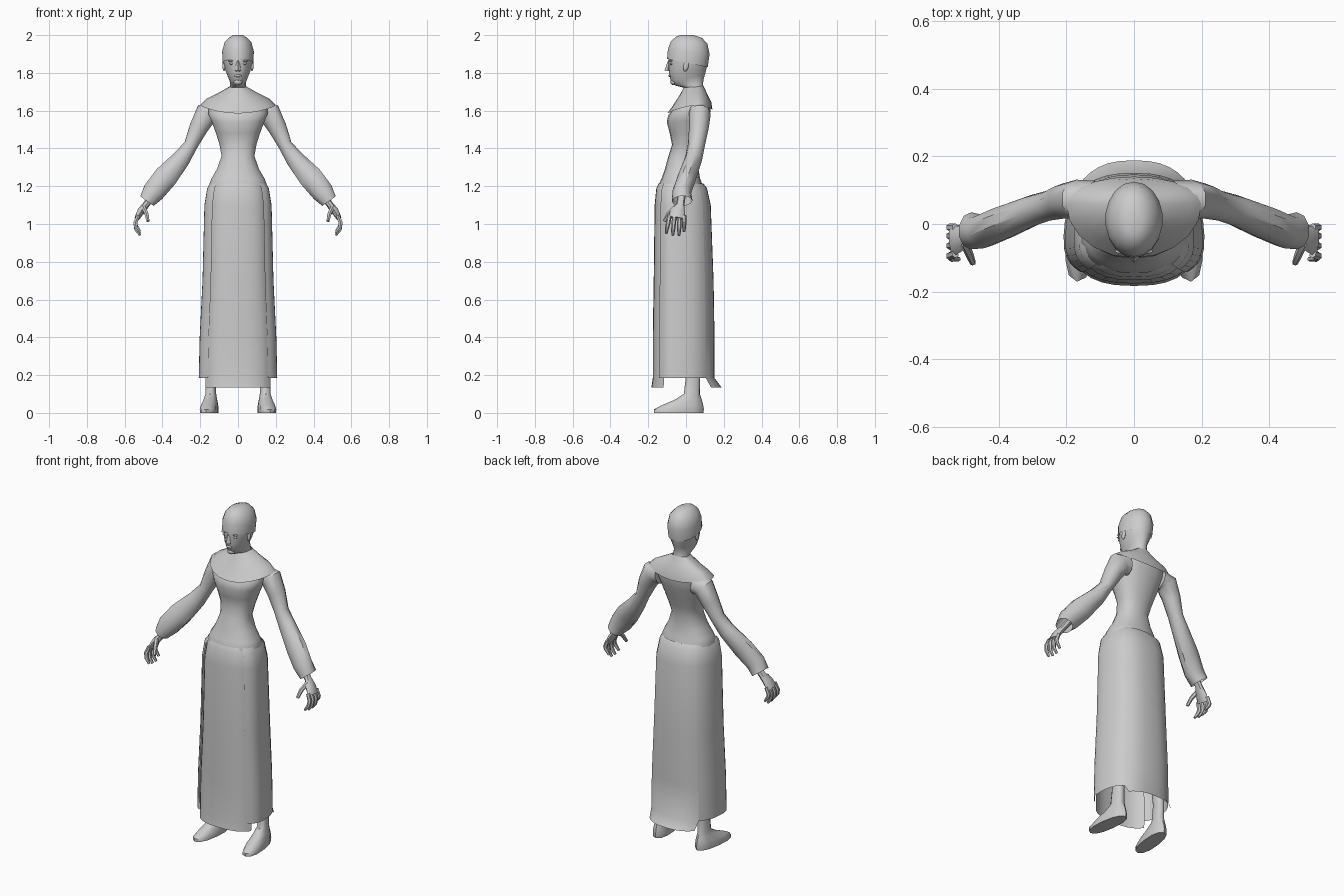
import bpy, bmesh
from math import sin, cos, pi, radians
from mathutils import Vector, Matrix

if "Cube" in bpy.data.objects:
    bpy.data.objects.remove(bpy.data.objects["Cube"])


def finish(name, bm, mirror=False, angle=40):
    bmesh.ops.recalc_face_normals(bm, faces=bm.faces)
    me = bpy.data.meshes.new(name)
    bm.to_mesh(me)
    bm.free()
    ob = bpy.data.objects.new(name, me)
    bpy.context.collection.objects.link(ob)
    if mirror:
        ob.modifiers.new("mirror", 'MIRROR').use_mirror_merge = False
    bpy.ops.object.select_all(action='DESELECT')
    ob.select_set(True)
    bpy.context.view_layer.objects.active = ob
    bpy.ops.object.shade_smooth_by_angle(angle=radians(angle))
    return ob


def skin(bm, rows, closed=True, caps=(False, False)):
    rows = [[bm.verts.new(p) for p in r] for r in rows]
    n = len(rows[0])
    for a, b in zip(rows, rows[1:]):
        for i in range(n if closed else n - 1):
            j = (i + 1) % n
            bm.faces.new((a[i], a[j], b[j], b[i]))
    if caps[0]:
        bm.faces.new(rows[0])
    if caps[1]:
        bm.faces.new(rows[-1])


def loft(name, rings, seg=18, arc=None, yc=None, p=2.0, caps=(False, False),
         place=None, mirror=False):
    """Stack egg-shaped rings: (z front, z back, y front, y back, half width[, side lift])."""
    closed = arc is None
    a0, a1 = (0, 360) if closed else arc
    rows = []
    for zf, zb, yf, yb, rx, *lift in rings:
        mid = (yf + yb) / 2 if yc is None else yc
        row = []
        for i in range(seg if closed else seg + 1):
            t = radians(a0 + (a1 - a0) * i / seg)
            s, c = sin(t), cos(t)
            x = rx * abs(s) ** (2 / p) * (1 if s >= 0 else -1)
            k = abs(c) ** (2 / p)
            y = mid + (yf - mid) * k if c >= 0 else mid + (yb - mid) * k
            z = (zf + zb) / 2 + (zf - zb) / 2 * c + sum(lift) * s * s
            v = Vector((x, y, z))
            row.append(place @ v if place else v)
        rows.append(row)
    bm = bmesh.new()
    skin(bm, rows, closed, caps)
    return finish(name, bm, mirror)


def tube(bm, pts, seg=8, caps=(True, True)):
    """Oval tube along a path of (x, y, z, depth radius, thickness radius)."""
    rows = []
    for i, q in enumerate(pts):
        a, b = pts[max(i - 1, 0)], pts[min(i + 1, len(pts) - 1)]
        t = (Vector(b[:3]) - Vector(a[:3])).normalized()
        u = Vector((0, 1, 0))
        u = (u - t * u.dot(t)).normalized()
        w = t.cross(u)
        rows.append([Vector(q[:3]) + u * q[3] * cos(2 * pi * k / seg)
                     + w * q[4] * sin(2 * pi * k / seg) for k in range(seg)])
    skin(bm, rows, True, caps)


def blob(name, loc, size, mirror=False, rot=0):
    bm = bmesh.new()
    m = Matrix.Translation(loc) @ Matrix.Rotation(rot, 4, 'X') @ Matrix.Diagonal((*size, 1))
    bmesh.ops.create_icosphere(bm, subdivisions=2, radius=1, matrix=m)
    return finish(name, bm, mirror)


# head and neck
loft("head", [(1.66, 1.68, 0, .10, .05), (1.72, 1.74, -.005, .09, .043),
              (1.733, 1.768, -.058, .093, .042), (1.755, 1.79, -.08, .1, .05),
              (1.80, 1.82, -.09, .108, .066), (1.86, 1.86, -.094, .118, .079),
              (1.92, 1.92, -.091, .121, .08), (1.96, 1.96, -.075, .106, .066),
              (1.985, 1.985, -.05, .075, .04)], caps=(False, True))
# close cap over the upper head
loft("head_cap", [(1.874, 1.83, -.1, .115, .083), (1.925, 1.90, -.096, .125, .085),
                  (1.967, 1.955, -.08, .113, .072), (1.99, 1.985, -.055, .085, .047),
                  (2.0, 2.0, -.03, .04, .025)], caps=(False, True))
# face
bm = bmesh.new()
bmesh.ops.create_cone(bm, cap_ends=True, segments=4, radius1=.018, radius2=.006, depth=.055,
                      matrix=Matrix.Translation((0, -.093, 1.837)) @ Matrix.Rotation(radians(-8), 4, 'X'))
finish("nose", bm, angle=30)
blob("eye", (.034, -.078, 1.848), (.014, .008, .006), True)
blob("brow", (.035, -.08, 1.864), (.02, .009, .004), True)
blob("lips", (0, -.085, 1.785), (.02, .009, .007))
blob("chin", (0, -.066, 1.752), (.024, .018, .017))
blob("ear", (.074, .0, 1.835), (.008, .014, .028), True, radians(-12))

# bodice
loft("bodice", [(1.15, 1.15, -.145, .10, .15), (1.20, 1.20, -.148, .09, .158),
                (1.24, 1.24, -.13, .075, .143), (1.29, 1.29, -.112, .066, .113),
                (1.36, 1.36, -.093, .06, .088), (1.42, 1.42, -.074, .075, .099),
                (1.48, 1.48, -.086, .095, .118), (1.54, 1.55, -.102, .118, .142),
                (1.575, 1.60, -.094, .13, .16), (1.62, 1.64, -.06, .13, .155),
                (1.68, 1.69, -.02, .10, .07)], p=2.3, caps=(True, True))
# shoulder capelet
loft("capelet", [(1.722, 1.732, -.012, .092, .046), (1.685, 1.69, -.032, .112, .095, .012),
                 (1.62, 1.645, -.074, .134, .165, .032), (1.585, 1.605, -.1, .14, .2, .034)],
     seg=20, yc=.06)

# skirt: side panels overlap the edges of the front panel, back panel trails
skirt = [(1.215, -.14, .088, .145), (1.19, -.153, .108, .163), (1.10, -.162, .128, .178),
         (.70, -.167, .143, .188), (.40, -.172, .148, .203), (.185, -.172, .148, .208)]


def panel(name, arc, grow_x, grow_y, tail=None, mirror=False):
    rings = [(z, z, yf - grow_y, yb + grow_y, rx + grow_x) for z, yf, yb, rx in skirt]
    if tail:
        rings.append(tail)
    loft(name, rings, seg=10, arc=arc, yc=-.05, p=2.5, mirror=mirror)


panel("side_skirt_panel", (45, 140), 0, 0, mirror=True)
panel("front_skirt_panel", (-64, 64), -.02, .004, (.135, .135, -.183, .155, .186))
panel("back_skirt_panel", (136, 224), .003, .003, (.135, .135, -.05, .188, .2))

# sleeves
bm = bmesh.new()
tube(bm, [(.12, .07, 1.59, .058, .06), (.17, .073, 1.582, .058, .065),
          (.208, .068, 1.51, .052, .052), (.25, .055, 1.417, .045, .038),
          (.30, .04, 1.345, .046, .05), (.385, .005, 1.247, .05, .066),
          (.447, -.022, 1.17, .05, .062), (.481, -.02, 1.122, .055, .046)],
     seg=10, caps=(True, False))
finish("sleeve", bm, True)

# hands with four fingers and a thumb
bm = bmesh.new()
tube(bm, [(.43, -.02, 1.18, .022, .019), (.488, -.03, 1.10, .022, .018),
          (.512, -.043, 1.07, .038, .02), (.535, -.05, 1.03, .045, .014)])
for y, tip, end in ((-.088, -.104, .955), (-.061, -.07, .945), (-.034, -.037, .945), (-.01, -.01, .965)):
    d = tip - y
    tube(bm, [(.528, y, 1.045, .012, .011), (.544, y + d * .4, 1.005, .012, .012),
              (.539, y + d * .8, end + .025, .011, .011), (.518, tip, end - .005, .007, .007)], seg=6)
tube(bm, [(.502, -.055, 1.09, .014, .013), (.485, -.092, 1.055, .012, .012),
          (.476, -.115, 1.015, .009, .009)], seg=6)
finish("hand", bm, True)

# bare legs and feet
turn = Matrix.Translation((.143, .04, 0)) @ Matrix.Rotation(radians(7), 4, 'Z') @ Matrix.Translation((0, -.04, 0))
loft("leg_and_foot", [(0, 0, -.172, .092, .046), (.018, .02, -.172, .095, .047),
                      (.038, .05, -.135, .09, .043), (.07, .075, -.06, .082, .035),
                      (.10, .10, -.012, .074, .029), (.20, .20, .0, .075, .026),
                      (.42, .42, -.03, .07, .03)],
     seg=12, p=2.3, caps=(True, True), place=turn, mirror=True)
